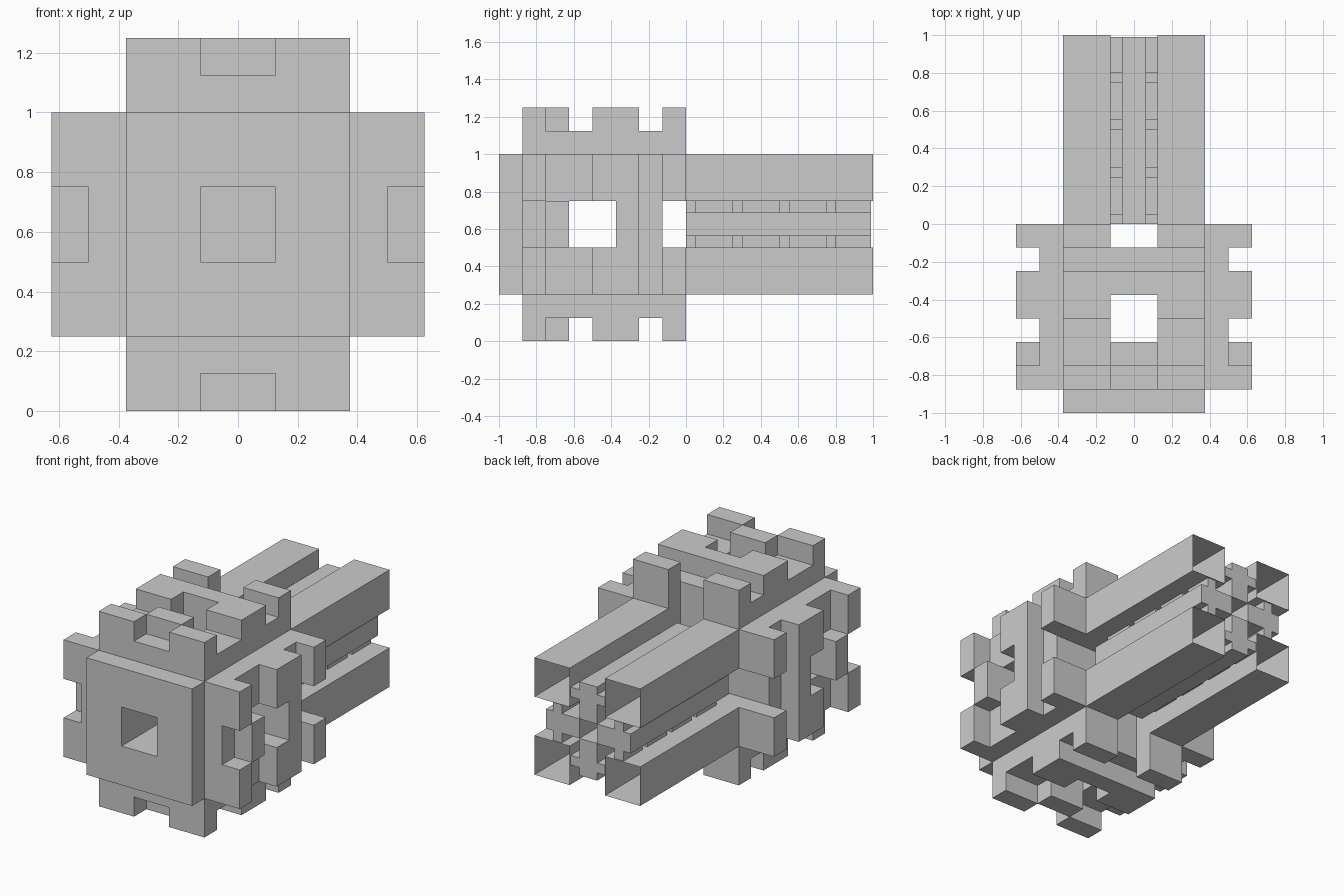
import bpy, bmesh, math
from mathutils import Matrix

if "Cube" in bpy.data.objects:
    bpy.data.objects.remove(bpy.data.objects["Cube"])

AXIS_Z = 0.625          # height of the long axis


def box(name, x, y, z, open_ends=False):
    """Box from (min, max) ranges; z is measured from the long axis."""
    bm = bmesh.new()
    bmesh.ops.create_cube(bm, size=1)
    for v in bm.verts:
        for i, r in enumerate((x, y, z)):
            v.co[i] = r[0] if v.co[i] < 0 else r[1]
    if open_ends:
        ends = [f for f in bm.faces if abs(f.normal.y) > 0.9]
        bmesh.ops.delete(bm, geom=ends, context='FACES_ONLY')
    me = bpy.data.meshes.new(name)
    bm.to_mesh(me)
    bm.free()
    ob = bpy.data.objects.new(name, me)
    bpy.context.collection.objects.link(ob)
    return ob


def carve(ob, cuts):
    """Subtract a list of boxes, then discard the cutters."""
    for c in cuts:
        cutter = box("cutter", *c)
        cutter.hide_render = True
        mod = ob.modifiers.new("cut", 'BOOLEAN')
        mod.operation = 'DIFFERENCE'
        mod.solver = 'EXACT'
        mod.object = cutter
        with bpy.context.temp_override(object=ob, active_object=ob):
            bpy.ops.object.modifier_apply(modifier=mod.name)
        bpy.data.objects.remove(cutter)


def ring(ob):
    """Repeat a part on all four sides of the long axis."""
    base = ob.name
    for k in range(4):
        o = ob if k == 3 else bpy.data.objects.new(base + f"_{k}", ob.data.copy())
        if k < 3:
            bpy.context.collection.objects.link(o)
        o.data.transform(Matrix.Rotation(k * math.pi / 2, 4, 'Y'))
        o.location.z = AXIS_Z


mid = (-0.125, 0.125)
far = (-1, 1)

# Central housing: front opening, cross passages and rear slots
core = box("housing", (-0.375, 0.375), (-1, 0), (-0.375, 0.375))
carve(core, [
    (mid, (-1.1, -0.5), mid),
    (far, (-0.625, -0.375), mid),
    (mid, (-0.625, -0.375), far),
    (far, (-0.125, 0.2), mid),
    (mid, (-0.125, 0.2), far),
])
core.location.z = AXIS_Z

# Side panels with raised blocks, a window and a rear slot
panel = box("side_panel", (-0.375, 0.375), (-0.875, 0), (0.375, 0.625))
high = (0.5, 0.8)
carve(panel, [
    (mid, (-1.1, -0.75), high),
    ((0.125, 0.6), (-0.75, -0.5), high),
    ((-0.6, -0.125), (-0.75, -0.5), high),
    (far, (-0.25, -0.125), high),
    (mid, (-0.625, -0.375), (0.2, 0.8)),
    (mid, (-0.125, 0.2), (0.2, 0.8)),
])
ring(panel)

# Long hollow corner beams, open at the ends
ring(box("corner_beam", (0.125, 0.375), (0, 1), (0.125, 0.375), open_ends=True))

# Inner rails between the beams
ring(box("inner_rail", (-0.0625, 0.0625), (0, 0.99), (0.0625, 0.3)))

# Spacer blocks on both sides of each rail
for i in range(4):
    y = (0.05 + 0.25 * i, min(0.25 + 0.25 * i, 0.99))
    for side, x in (("left", (-0.125, -0.0625)), ("right", (0.0625, 0.125))):
        ring(box(f"spacer_{side}_{i}", x, y, (0.1875, 0.25)))
